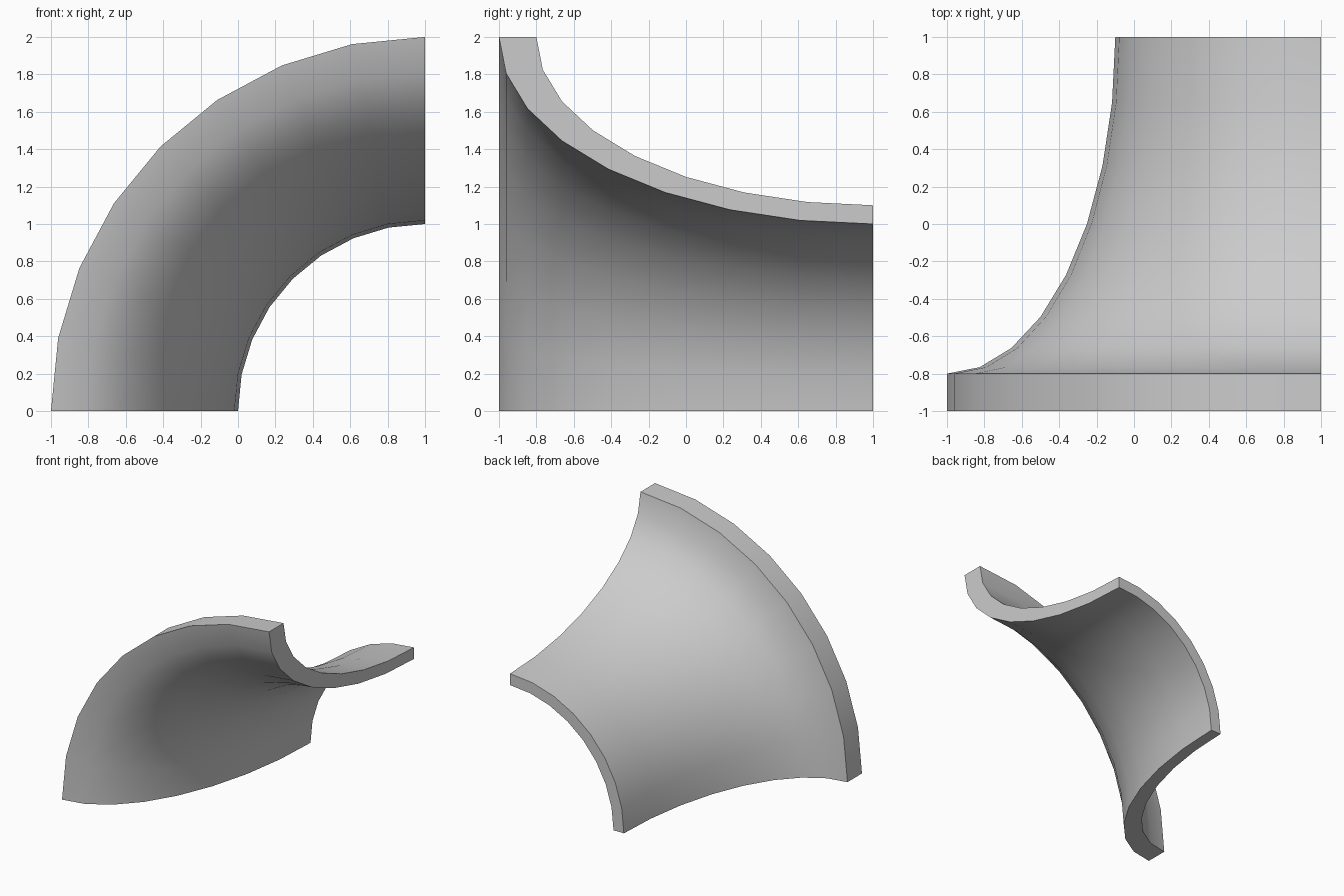
import bpy, bmesh
from math import pi, sin, cos, radians

if "Cube" in bpy.data.objects:
    bpy.data.objects.remove(bpy.data.objects["Cube"])

STEPS = 8          # segments per quarter turn
AXIS_X = 1.0       # sweep axis runs along y at x = 1, z = 0


def quarter_ellipse(a, b):
    """Profile points (y, radius) around the centre y = 1, radius = 2."""
    return [(1 - a * cos(pi / 2 * i / STEPS), 2 - b * sin(pi / 2 * i / STEPS))
            for i in range(STEPS + 1)]


# Closed flared cross-section: underside, then upper side reversed
under = quarter_ellipse(2.0, 1.0)
upper = quarter_ellipse(1.8, 0.9)
profile = under + upper[::-1]
n = len(profile)

# Sweep the section a quarter turn about the axis
bm = bmesh.new()
rings = []
for s in range(STEPS + 1):
    t = pi / 2 * s / STEPS
    rings.append([bm.verts.new((AXIS_X - r * cos(t), y, r * sin(t))) for y, r in profile])
for a, b in zip(rings, rings[1:]):
    for i in range(n):
        j = (i + 1) % n
        bm.faces.new((a[i], a[j], b[j], b[i]))

# Flat cut ends, as quads across the wall thickness
for ring in (rings[0], rings[-1]):
    for i in range(STEPS):
        bm.faces.new((ring[i], ring[i + 1], ring[n - 2 - i], ring[n - 1 - i]))
bmesh.ops.recalc_face_normals(bm, faces=bm.faces)

mesh = bpy.data.meshes.new("flared_quarter_shell")
bm.to_mesh(mesh)
bm.free()
shell = bpy.data.objects.new("flared_quarter_shell", mesh)
bpy.context.collection.objects.link(shell)

# Smooth curved faces, keep rims and cut ends crisp
bpy.context.view_layer.objects.active = shell
shell.select_set(True)
bpy.ops.object.shade_smooth_by_angle(angle=radians(35))
